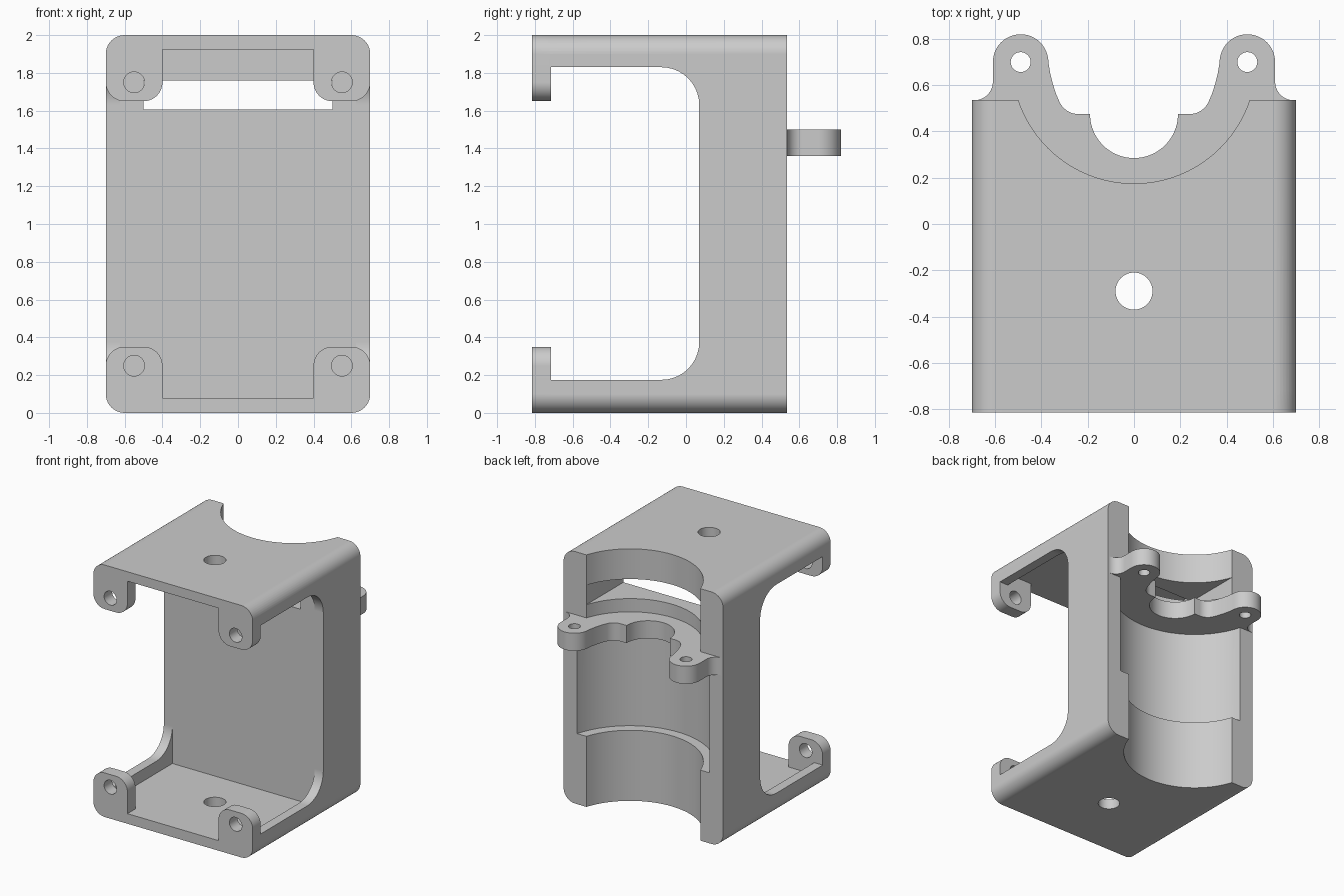
import bpy, bmesh
from math import cos, sin, radians

cube = bpy.data.objects.get("Cube")
if cube:
    bpy.data.objects.remove(cube, do_unlink=True)

grey = bpy.data.materials.new("light grey")
grey.use_nodes = True
colour = (0.6, 0.6, 0.6, 1)
grey.diffuse_color = colour
grey.node_tree.nodes["Principled BSDF"].inputs["Base Color"].default_value = colour


def arc(cx, cy, r, a0, a1, n=10):
    angles = [radians(a0 + (a1 - a0) * i / n) for i in range(n + 1)]
    return [(cx + r * cos(a), cy + r * sin(a)) for a in angles]


def circle(cx, cy, r, n=96):
    return arc(cx, cy, r, 0, 360, n)[:-1]


def rect(x0, x1, y0, y1, r=0):
    if not r:
        return [(x0, y0), (x1, y0), (x1, y1), (x0, y1)]
    return (arc(x1 - r, y0 + r, r, -90, 0) + arc(x1 - r, y1 - r, r, 0, 90)
            + arc(x0 + r, y1 - r, r, 90, 180) + arc(x0 + r, y0 + r, r, 180, 270))


def prism(name, outline, axis, lo, hi):
    """Extrude a 2D outline along the given axis from lo to hi."""
    place = {"x": lambda a, b, d: (d, a, b),
             "y": lambda a, b, d: (a, d, b),
             "z": lambda a, b, d: (a, b, d)}[axis]
    bm = bmesh.new()
    ends = [[bm.verts.new(place(a, b, d)) for a, b in outline] for d in (lo, hi)]
    for ring in ends:
        bm.faces.new(ring)
    n = len(outline)
    for i in range(n):
        j = (i + 1) % n
        bm.faces.new((ends[0][i], ends[0][j], ends[1][j], ends[1][i]))
    bmesh.ops.recalc_face_normals(bm, faces=bm.faces)
    mesh = bpy.data.meshes.new(name)
    bm.to_mesh(mesh)
    bm.free()
    mesh.materials.append(grey)
    obj = bpy.data.objects.new(name, mesh)
    bpy.context.collection.objects.link(obj)
    return obj


def combine(target, other, operation):
    other.hide_render = True
    bpy.context.view_layer.objects.active = target
    mod = target.modifiers.new(operation, "BOOLEAN")
    mod.operation = operation
    mod.solver = "EXACT"
    mod.object = other
    bpy.ops.object.modifier_apply(modifier=mod.name)
    bpy.data.objects.remove(other, do_unlink=True)


FRONT, BACK, WALL = -0.815, 0.535, 0.07
AXIS_Y, BORE, RELIEF = 0.702, 0.527, 0.605

# Housing shell
housing = prism("housing", rect(-0.7, 0.7, 0, 2, 0.1), "y", FRONT, BACK)
cutters = [
    # front cavity and rounded side windows
    prism("cavity", rect(-0.625, 0.625, 0.08, 1.925), "y", -1, WALL),
    prism("side_window", rect(-1.2, WALL, 0.175, 1.83, 0.2), "x", -1, 1),
    # rear bore, with a wider pocket in its middle
    prism("bore", circle(0, AXIS_Y, BORE), "z", -1, 3),
    prism("pocket", circle(0, AXIS_Y, RELIEF), "z", 0.56, 1.36),
    # slot through the back wall, pivot hole through both plates
    prism("slot", rect(-0.5, 0.5, 0, 1), "y", 0, 1),
    prism("pivot_hole", circle(0, -0.29, 0.08, 48), "z", -1, 3),
]
for v in cutters[4].data.vertices:
    v.co.z = 1.605 + 0.155 * v.co.z
for cutter in cutters:
    combine(housing, cutter, "DIFFERENCE")

# Four front corner tabs with screw holes
tab = ([(0.4, 0)] + arc(0.6, 0.1, 0.1, -90, 0)
       + arc(0.6, 0.25, 0.1, 0, 90) + arc(0.5, 0.25, 0.1, 90, 180))
for side in (-1, 1):
    for top in (False, True):
        shape = [(side * x, 2 - z if top else z) for x, z in tab]
        combine(housing, prism("corner_tab", shape, "y", FRONT, -0.715), "UNION")
        hole = circle(side * 0.55, 1.75 if top else 0.25, 0.055, 32)
        combine(housing, prism("screw_hole", hole, "y", -1, -0.5), "DIFFERENCE")

# Rear clamp bracket: half outline from the centre notch round the ear, mirrored
half = (arc(0, 0.475, 0.19, -90, 0, 20)
        + arc(0.24, 0.565, 0.09, -90, -25)
        + [(0.338, 0.565), (0.352, 0.61), (0.363, 0.655)]
        + arc(0.49, 0.70, 0.12, 180, 0, 24)
        + arc(0.69, 0.615, 0.08, 180, 270)
        + [(0.69, 0.5), (0.6, 0.48)]
        + arc(0, AXIS_Y, 0.56, -24, -90, 16))
outline = half + [(-x, y) for x, y in reversed(half[1:-1])]
bracket = prism("clamp_bracket", outline, "z", 1.36, 1.5)
for side in (-1, 1):
    hole = circle(side * 0.49, 0.70, 0.043, 32)
    combine(bracket, prism("ear_hole", hole, "z", 1, 2), "DIFFERENCE")
combine(housing, bracket, "UNION")

# Smooth the curved walls and keep the flat faces crisp
bpy.ops.object.select_all(action="DESELECT")
housing.select_set(True)
bpy.context.view_layer.objects.active = housing
bpy.ops.object.shade_smooth_by_angle(angle=radians(30))
weighted = housing.modifiers.new("weighted_normals", "WEIGHTED_NORMAL")
weighted.keep_sharp = True
